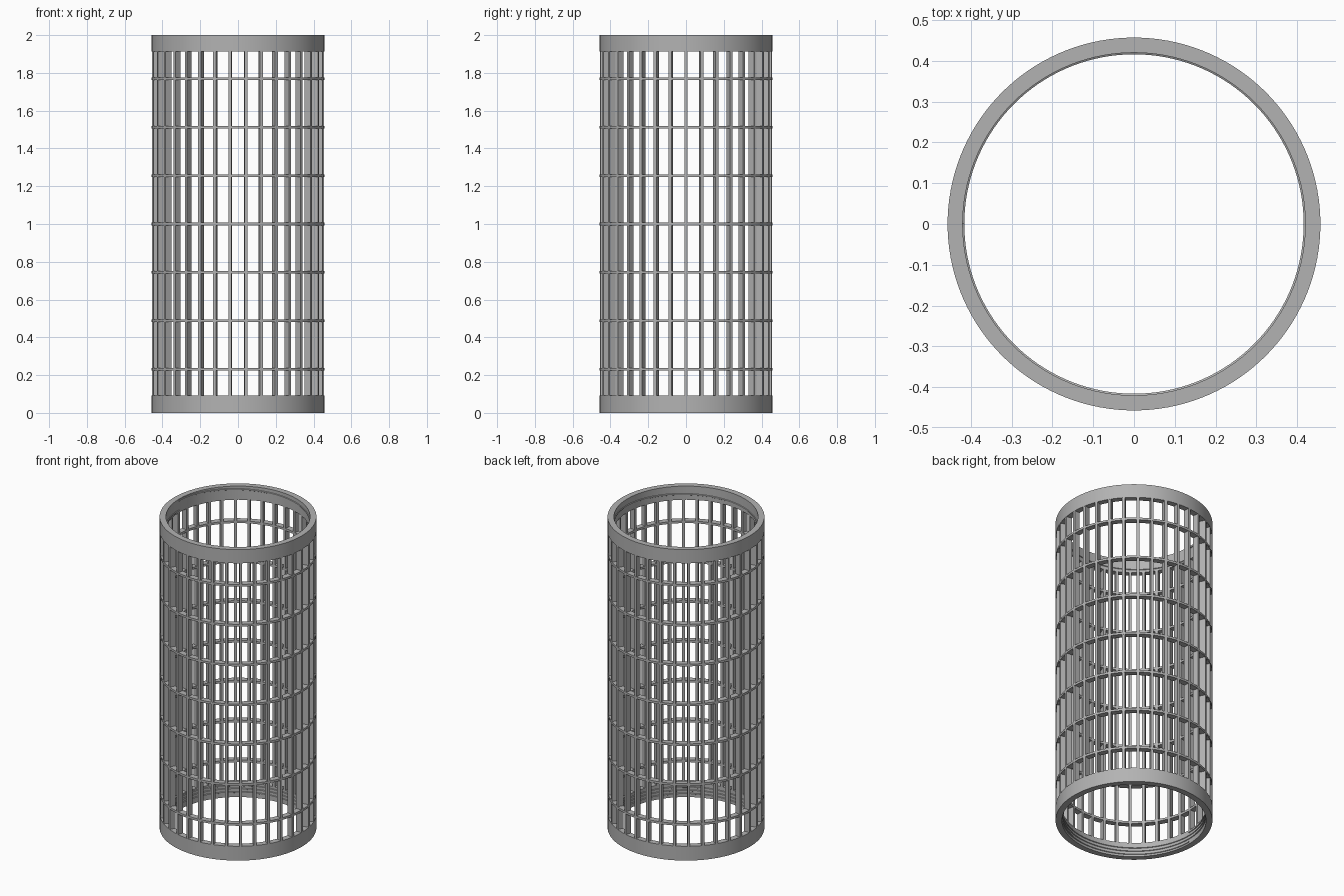
import bpy, bmesh
from math import sin, cos, pi, tau, radians

cube = bpy.data.objects.get("Cube")
if cube:
    bpy.data.objects.remove(cube, do_unlink=True)

R_OUT, R_IN = 0.457, 0.42
SEGMENTS = 136
BARS = 34

grey = bpy.data.materials.new("matte grey")
grey.use_nodes = True
colour = (0.45, 0.45, 0.45, 1)
grey.diffuse_color = colour
grey.node_tree.nodes["Principled BSDF"].inputs["Base Color"].default_value = colour


def finish(name, bm, smooth=True):
    bmesh.ops.recalc_face_normals(bm, faces=bm.faces)
    mesh = bpy.data.meshes.new(name)
    bm.to_mesh(mesh)
    bm.free()
    mesh.materials.append(grey)
    obj = bpy.data.objects.new(name, mesh)
    bpy.context.collection.objects.link(obj)
    if smooth:
        bpy.ops.object.select_all(action="DESELECT")
        obj.select_set(True)
        bpy.context.view_layer.objects.active = obj
        bpy.ops.object.shade_smooth_by_angle(angle=radians(30))
    return obj


def sweep(name, profile, turns=1, start=0.0, rise=0.0):
    """Sweep an (r, z) profile around z; a rise makes it a helix with end caps."""
    bm = bmesh.new()
    count = int(SEGMENTS * turns)
    rows = count if rise == 0 else count + 1
    loops = []
    for i in range(rows):
        a = start + tau * turns * i / count
        lift = rise * i / count
        loops.append([bm.verts.new((r * cos(a), r * sin(a), z + lift)) for r, z in profile])
    n = len(profile)
    for i in range(count):
        p, q = loops[i], loops[(i + 1) % rows]
        for j in range(n):
            k = (j + 1) % n
            bm.faces.new((p[j], q[j], q[k], p[k]))
    if rise:
        bm.faces.new(loops[0])
        bm.faces.new(loops[-1])
    return finish(name, bm)


def ring(name, low, high):
    sweep(name, [(R_IN, low), (R_OUT, low), (R_OUT, high), (R_IN, high)])


# End collars
ring("bottom_collar", 0, 0.092)
ring("top_collar", 1.912, 2)

# Thin hoops of the cage
for i in range(7):
    z = 1.0 + (i - 3) * 0.2563
    ring(f"hoop_{i + 1}", z - 0.007, z + 0.007)

# Upright bars, radial slats between the collars
bm = bmesh.new()
half = 0.008
for i in range(BARS):
    a = tau * i / BARS
    corners = [(R_IN, -half), (R_OUT - 0.0005, -half), (R_OUT - 0.0005, half), (R_IN, half)]
    ends = []
    for z in (0.085, 1.92):
        ends.append([bm.verts.new((r * cos(a) - t * sin(a), r * sin(a) + t * cos(a), z))
                     for r, t in corners])
    low, high = ends
    for j in range(4):
        k = (j + 1) % 4
        bm.faces.new((low[j], low[k], high[k], high[j]))
    bm.faces.new(low)
    bm.faces.new(high)
finish("upright_bars", bm, smooth=False)

# Shallow screw threads inside the collars
def thread(name, z, width, turns, rise):
    root = R_IN + 0.003
    crest = R_IN - 0.004
    sweep(name, [(root, z), (root, z + width), (crest, z + width * 0.7), (crest, z + width * 0.3)],
          turns, pi, rise)


thread("bottom_thread", 0.008, 0.012, 3, 0.064)
thread("top_thread", 1.918, 0.014, 1, 0.064)
